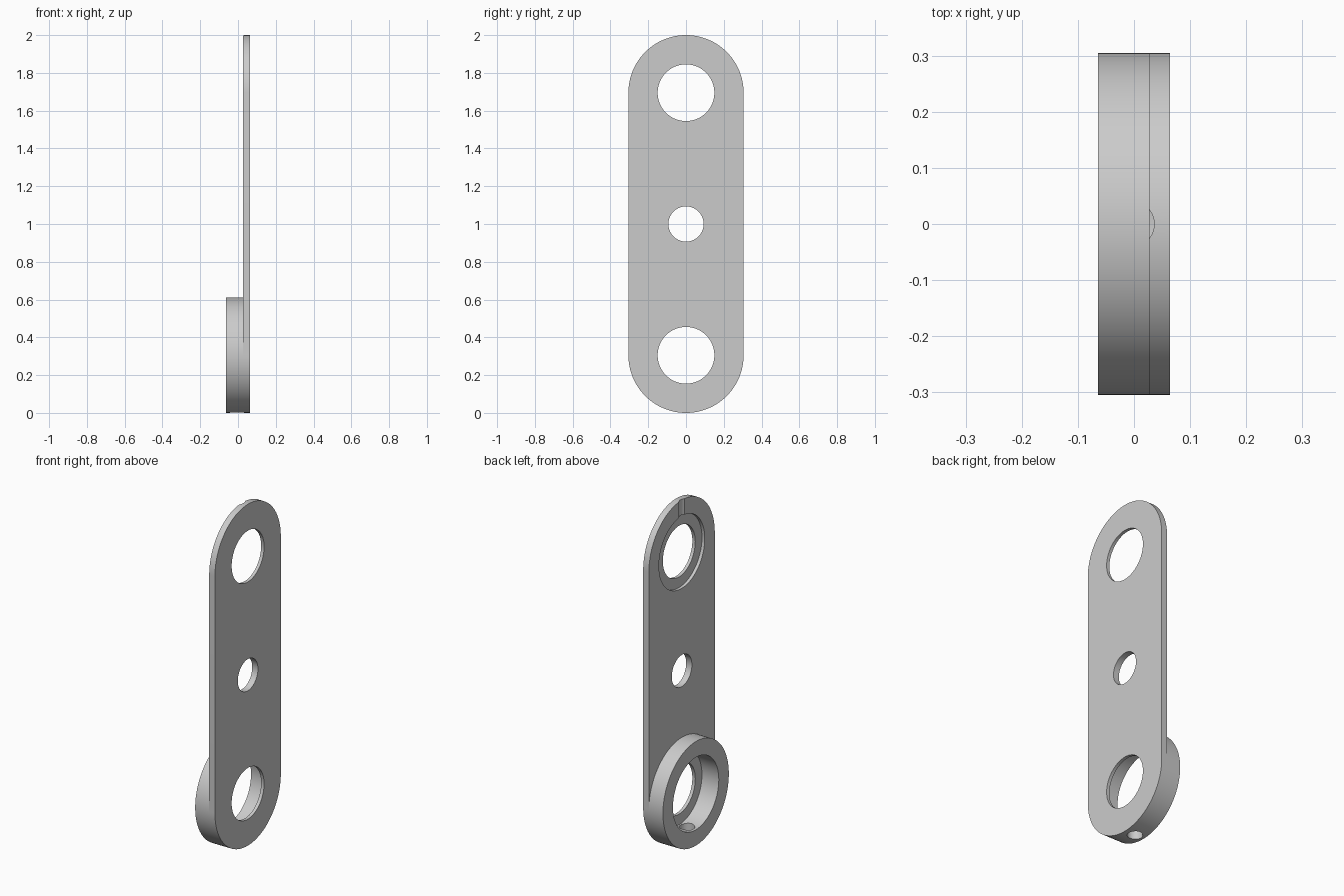
import bpy
import bmesh
from math import pi, sin, cos

if "Cube" in bpy.data.objects:
    bpy.data.objects.remove(bpy.data.objects["Cube"], do_unlink=True)

HALF = 0.305                  # half width of the plate and boss radius
LOW, MID, HIGH = HALF, 1.0, 2 - HALF
OUTER, INNER, BOSS_END = 0.064, 0.027, -0.064
STEP = 0.045                  # floor of the bearing seats
SEGS = 128

steel = bpy.data.materials.new("light grey")
steel.use_nodes = True
GREY = (0.6, 0.6, 0.6, 1)
steel.diffuse_color = GREY
steel.node_tree.nodes["Principled BSDF"].inputs["Base Color"].default_value = GREY


def prism(name, outline, x0, x1):
    """Extrude a (y, z) outline along x."""
    bm = bmesh.new()
    face = bm.faces.new([bm.verts.new((x0, y, z)) for y, z in outline])
    new = bmesh.ops.extrude_face_region(bm, geom=[face])["geom"]
    verts = [v for v in new if isinstance(v, bmesh.types.BMVert)]
    bmesh.ops.translate(bm, vec=(x1 - x0, 0, 0), verts=verts)
    bmesh.ops.recalc_face_normals(bm, faces=bm.faces)
    mesh = bpy.data.meshes.new(name)
    bm.to_mesh(mesh)
    bm.free()
    mesh.materials.append(steel)
    obj = bpy.data.objects.new(name, mesh)
    bpy.context.collection.objects.link(obj)
    return obj


def arc(radius, z, start, end, n):
    return [(radius * cos(start + (end - start) * i / n),
             z + radius * sin(start + (end - start) * i / n)) for i in range(n + 1)]


def disc(name, radius, z, x0, x1):
    return prism(name, arc(radius, z, 0, 2 * pi, SEGS)[:-1], x0, x1)


def combine(target, tool, operation):
    """Apply a boolean and discard the tool."""
    mod = target.modifiers.new(operation.lower(), "BOOLEAN")
    mod.operation, mod.object, mod.solver = operation, tool, "EXACT"
    bpy.context.view_layer.objects.active = target
    bpy.ops.object.modifier_apply(modifier=mod.name)
    bpy.data.objects.remove(tool, do_unlink=True)


def vertical_drill(name, z0, z1):
    bpy.ops.mesh.primitive_cylinder_add(vertices=48, radius=0.042, depth=z1 - z0,
                                        location=(-0.006, 0, (z0 + z1) / 2))
    drill = bpy.context.object
    drill.name = name
    drill.data.materials.append(steel)
    return drill


# Long plate with rounded ends, joined to the round boss
link = prism("link_plate", arc(HALF, HIGH, 0, pi, SEGS // 2)
             + arc(HALF, LOW, pi, 2 * pi, SEGS // 2), INNER, OUTER)
combine(link, disc("boss", HALF, LOW, BOSS_END, INNER), "UNION")

# Through holes, and a wider seat behind each end hole
for z, radius in ((LOW, 0.15), (MID, 0.093), (HIGH, 0.15)):
    combine(link, disc("hole", radius, z, -0.2, 0.2), "DIFFERENCE")
for z in (LOW, HIGH):
    combine(link, disc("seat", 0.212, z, -0.2, STEP), "DIFFERENCE")

# Oil hole through the bottom of the boss and groove at the top of the plate
combine(link, vertical_drill("oil_hole", -0.1, LOW - 0.1), "DIFFERENCE")
combine(link, vertical_drill("oil_groove", HIGH + 0.1, 2.1), "DIFFERENCE")

bpy.ops.object.select_all(action="DESELECT")
link.select_set(True)
bpy.context.view_layer.objects.active = link
bpy.ops.object.shade_smooth_by_angle(angle=pi / 6)
